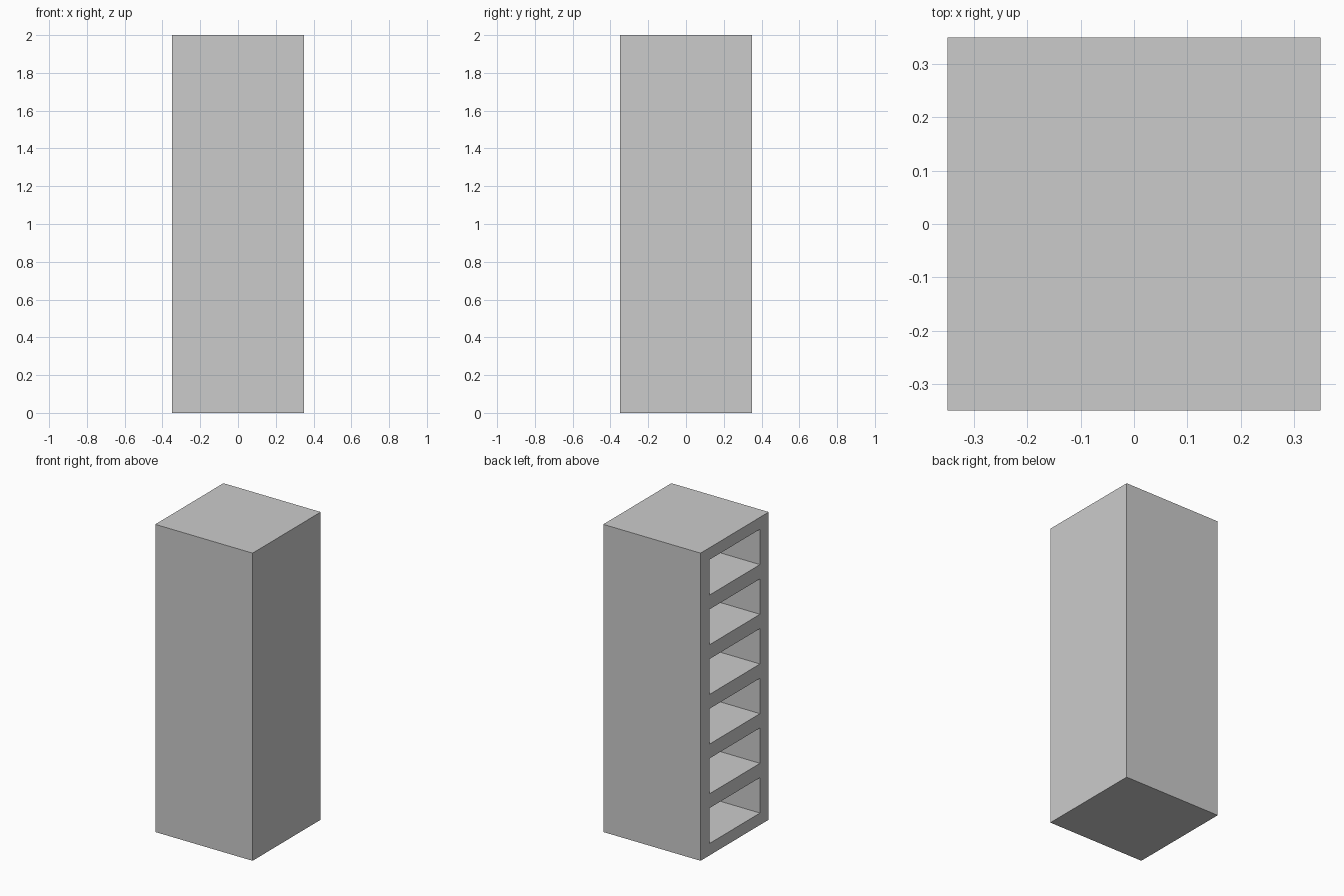
import bpy
import bmesh

cube = bpy.data.objects.get("Cube")
if cube:
    bpy.data.objects.remove(cube, do_unlink=True)

HALF, HEIGHT = 0.35, 2.0
WALL = 0.09            # side and back wall thickness
BAYS, PITCH, OPENING = 6, 0.323, 0.23
FIRST = (HEIGHT - PITCH * (BAYS - 1) - OPENING) / 2

# Plain grey paint
grey = bpy.data.materials.new("light grey")
grey.use_nodes = True
grey.diffuse_color = (0.6, 0.6, 0.6, 1)
grey.node_tree.nodes["Principled BSDF"].inputs["Base Color"].default_value = (0.6, 0.6, 0.6, 1)


def face(bm, *points):
    bm.faces.new([bm.verts.new(p) for p in points])


def wall_rect(bm, x, y0, y1, z0, z1):
    """Rectangle facing -x."""
    face(bm, (x, y1, z0), (x, y0, z0), (x, y0, z1), (x, y1, z1))


bm = bmesh.new()

# Outer shell without its open side
bmesh.ops.create_cube(bm, size=1)
for v in bm.verts:
    v.co = (v.co.x * 2 * HALF, v.co.y * 2 * HALF, (v.co.z + 0.5) * HEIGHT)
bmesh.ops.delete(bm, geom=[f for f in bm.faces if f.normal.x < -0.9], context="FACES_ONLY")

# Frame uprights on the open side
inner = HALF - WALL
wall_rect(bm, -HALF, -HALF, -inner, 0, HEIGHT)
wall_rect(bm, -HALF, inner, HALF, 0, HEIGHT)

# Shelf edges and recessed compartments
back = HALF - WALL
below = 0
for i in range(BAYS):
    z0 = FIRST + i * PITCH
    z1 = z0 + OPENING
    wall_rect(bm, -HALF, -inner, inner, below, z0)
    wall_rect(bm, back, -inner, inner, z0, z1)
    face(bm, (-HALF, -inner, z0), (back, -inner, z0), (back, inner, z0), (-HALF, inner, z0))
    face(bm, (-HALF, inner, z1), (back, inner, z1), (back, -inner, z1), (-HALF, -inner, z1))
    face(bm, (-HALF, -inner, z1), (back, -inner, z1), (back, -inner, z0), (-HALF, -inner, z0))
    face(bm, (-HALF, inner, z0), (back, inner, z0), (back, inner, z1), (-HALF, inner, z1))
    below = z1
wall_rect(bm, -HALF, -inner, inner, below, HEIGHT)

bmesh.ops.remove_doubles(bm, verts=bm.verts, dist=0.0001)
mesh = bpy.data.meshes.new("shelf_cabinet")
bm.to_mesh(mesh)
bm.free()
mesh.materials.append(grey)
bpy.context.collection.objects.link(bpy.data.objects.new("shelf_cabinet", mesh))
